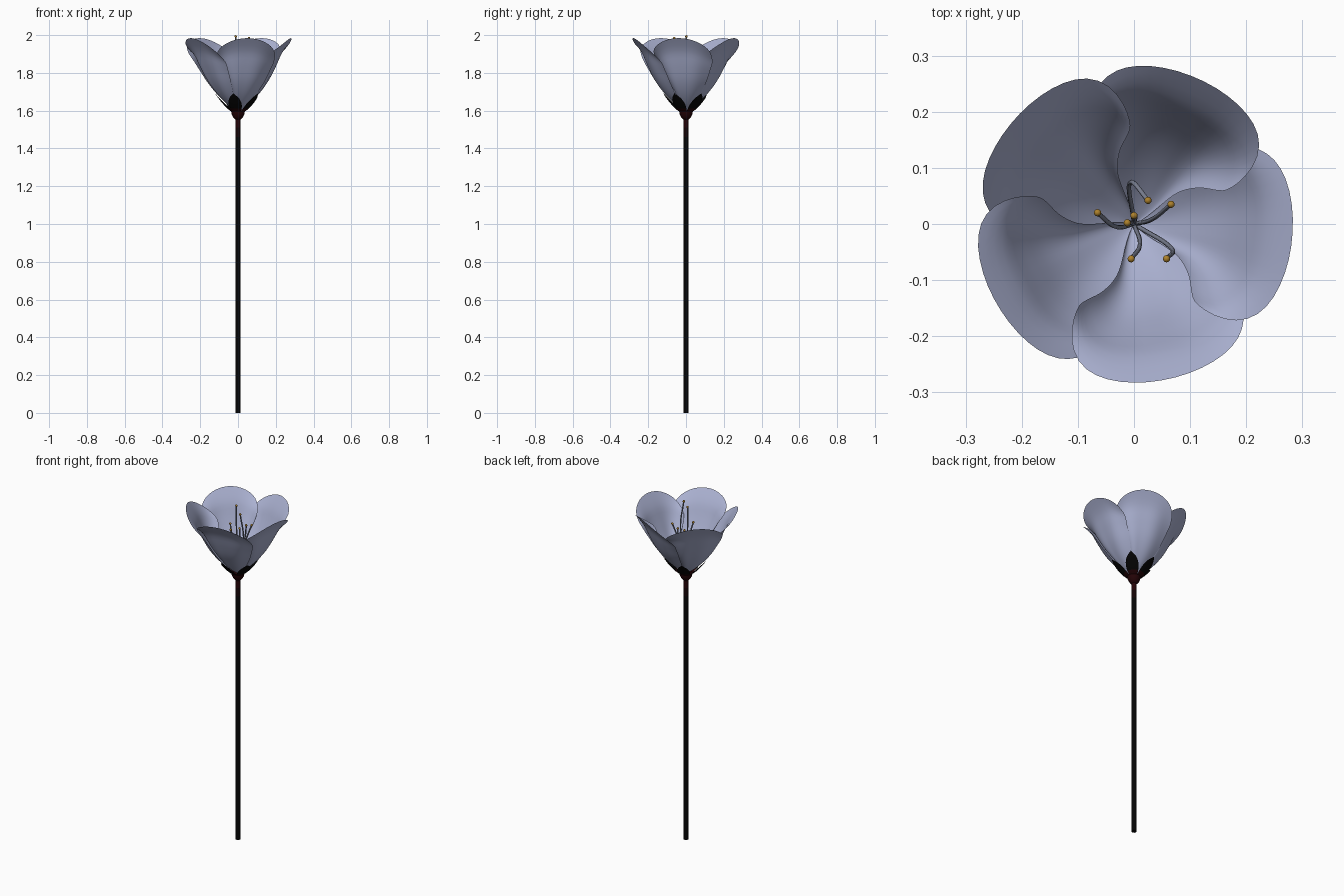
import bpy, bmesh, math
from mathutils import Vector

if "Cube" in bpy.data.objects:
    bpy.data.objects.remove(bpy.data.objects["Cube"])


def material(name, rgb):
    m = bpy.data.materials.new(name)
    m.diffuse_color = (*rgb, 1)
    m.use_nodes = True
    m.node_tree.nodes["Principled BSDF"].inputs["Base Color"].default_value = m.diffuse_color
    return m


PETAL = material("pale_lavender", (0.41, 0.445, 0.645))
STEM = material("near_black", (0.0015, 0.0015, 0.0015))
RED = material("dark_maroon", (0.018, 0.001, 0.002))
DEEP = material("deep_maroon", (0.007, 0.001, 0.0015))
FILAMENT = material("grey_blue", (0.20, 0.22, 0.29))
GOLD = material("gold", (0.42, 0.22, 0.025))


def lerp_table(table, t):
    """Smoothed interpolation through evenly spaced values."""
    n = len(table) - 1
    i = min(int(t * n), n - 1)
    f = t * n - i
    p = [table[max(0, min(n, i + k))] for k in (-1, 0, 1, 2)]
    return p[1] + 0.5 * f * (p[2] - p[0] + f * (
        2 * p[0] - 5 * p[1] + 4 * p[2] - p[3] + f * (3 * (p[1] - p[2]) + p[3] - p[0])))


def finish(name, bm, mats, angle=60):
    me = bpy.data.meshes.new(name)
    bm.to_mesh(me)
    bm.free()
    for m in mats:
        me.materials.append(m)
    ob = bpy.data.objects.new(name, me)
    bpy.context.collection.objects.link(ob)
    bpy.ops.object.select_all(action='DESELECT')
    ob.select_set(True)
    bpy.context.view_layer.objects.active = ob
    bpy.ops.object.shade_smooth_by_angle(angle=math.radians(angle))
    return ob


def sheet(name, func, nu, nv, mats, red_below=None):
    """Curved sheet from func(u, v), u in -1..1 and v in 0..1."""
    bm = bmesh.new()
    rows = [[bm.verts.new(func(math.sin((2 * i / nu - 1) * math.pi / 2), j / nv))
             for i in range(nu + 1)] for j in range(nv + 1)]
    for j in range(nv):
        for i in range(nu):
            f = bm.faces.new((rows[j][i], rows[j][i + 1], rows[j + 1][i + 1], rows[j + 1][i]))
            if red_below and f.calc_center_median().z < red_below:
                f.material_index = 1
    bmesh.ops.remove_doubles(bm, verts=bm.verts, dist=1e-5)
    return finish(name, bm, mats, 80)


def lathe(name, profile, mat, sides=16):
    bm = bmesh.new()
    rings = [[bm.verts.new((r * math.cos(2 * math.pi * k / sides),
                            r * math.sin(2 * math.pi * k / sides), z))
              for k in range(sides)] for r, z in profile]
    for a, b in zip(rings, rings[1:]):
        for k in range(sides):
            n = (k + 1) % sides
            bm.faces.new((a[k], a[n], b[n], b[k]))
    bm.faces.new(rings[0][::-1])
    bm.faces.new(rings[-1])
    return finish(name, bm, [mat], 50)


# Stem, reddish neck and receptacle
lathe("stem", [(0.0145, 0), (0.0145, 1.46)], STEM)
lathe("lower_neck", [(0.0145, 1.46), (0.0145, 1.51)], DEEP)
lathe("upper_neck", [(0.0145, 1.51), (0.0145, 1.555)], RED)
lathe("receptacle", [(0.0145, 1.552), (0.026, 1.565), (0.034, 1.581), (0.036, 1.596),
                     (0.028, 1.600), (0.012, 1.582)], RED)

# Petals: each one's clockwise edge curls inward over its neighbour
PETAL_R = [0.003, 0.053, 0.112, 0.162, 0.202, 0.235, 0.283]
PETAL_Z = [1.592, 1.63, 1.69, 1.76, 1.84, 1.915, 1.984]
INNER_W = [40, 31, 28, 34, 42, 45, 45]
OUTER_W = [44, 48, 50, 49, 47, 46, 46]


def petal_point(centre):
    def point(u, v):
        t = v * (0.72 + 0.28 * math.sqrt(max(0, 1 - abs(u) ** 3)))
        r, z = lerp_table(PETAL_R, t), lerp_table(PETAL_Z, t)
        if u < 0:
            r *= 1 - 0.20 * abs(u) ** 6
            half = lerp_table(INNER_W, t)
        else:
            r *= 1 + 0.035 * u * u * min(1, 1.5 * t)
            half = lerp_table(OUTER_W, t)
        # shallow lengthwise folds, rim sinking towards both edges
        r -= 0.004 * math.cos(u * 7) * math.sin(math.pi * t) * t
        z -= 0.10 * u * u * t ** 4
        a = math.radians(centre + u * half)
        return (r * math.cos(a), r * math.sin(a), z)
    return point


for k in range(5):
    sheet(f"petal_{k + 1}", petal_point(-80 + 72 * k), 28, 20, [PETAL])

# Sepals hugging the base of the cup between the petals
SEPAL_R = [0.024, 0.052, 0.080, 0.103, 0.122]
SEPAL_Z = [1.588, 1.607, 1.636, 1.665, 1.692]
SEPAL_W = [0.015, 0.030, 0.036, 0.027, 0.0]


def sepal_point(centre):
    def point(u, v):
        r, z = lerp_table(SEPAL_R, v), lerp_table(SEPAL_Z, v)
        a = math.radians(centre) + u * lerp_table(SEPAL_W, v) / r
        return (r * math.cos(a), r * math.sin(a), z)
    return point


for k in range(5):
    sheet(f"sepal_{k + 1}", sepal_point(-102 + 72 * k), 8, 14, [STEM, RED], 1.609)

# Stamens: thin bent filaments tipped with small anthers (tip, bend point)
STAMENS = [
    ((-0.012, 0.002, 1.993), (-0.012, 0.004, 1.82)),
    ((0.058, -0.062, 1.984), (0.068, -0.045, 1.84)),
    ((0.066, 0.035, 1.885), (0.035, 0.010, 1.77)),
    ((-0.065, 0.020, 1.865), (-0.035, -0.004, 1.76)),
    ((0.000, 0.015, 1.855), (0.002, 0.012, 1.74)),
    ((-0.005, -0.062, 1.875), (0.010, -0.040, 1.78)),
    ((0.025, 0.042, 1.870), (-0.004, 0.075, 1.79)),
]
for k, (tip, bend) in enumerate(STAMENS):
    cu = bpy.data.curves.new(f"filament_{k + 1}", 'CURVE')
    cu.dimensions = '3D'
    cu.bevel_depth = 0.004
    cu.bevel_resolution = 2
    cu.resolution_u = 8
    sp = cu.splines.new('BEZIER')
    sp.bezier_points.add(2)
    for p, co in zip(sp.bezier_points, [(0, 0, 1.60), bend, tip]):
        p.co = co
        p.handle_left_type = p.handle_right_type = 'AUTO'
    cu.materials.append(FILAMENT)
    bpy.context.collection.objects.link(bpy.data.objects.new(f"filament_{k + 1}", cu))
    bm = bmesh.new()
    bmesh.ops.create_uvsphere(bm, u_segments=12, v_segments=8, radius=0.0065)
    bmesh.ops.translate(bm, verts=bm.verts, vec=Vector(tip))
    finish(f"anther_{k + 1}", bm, [GOLD])
